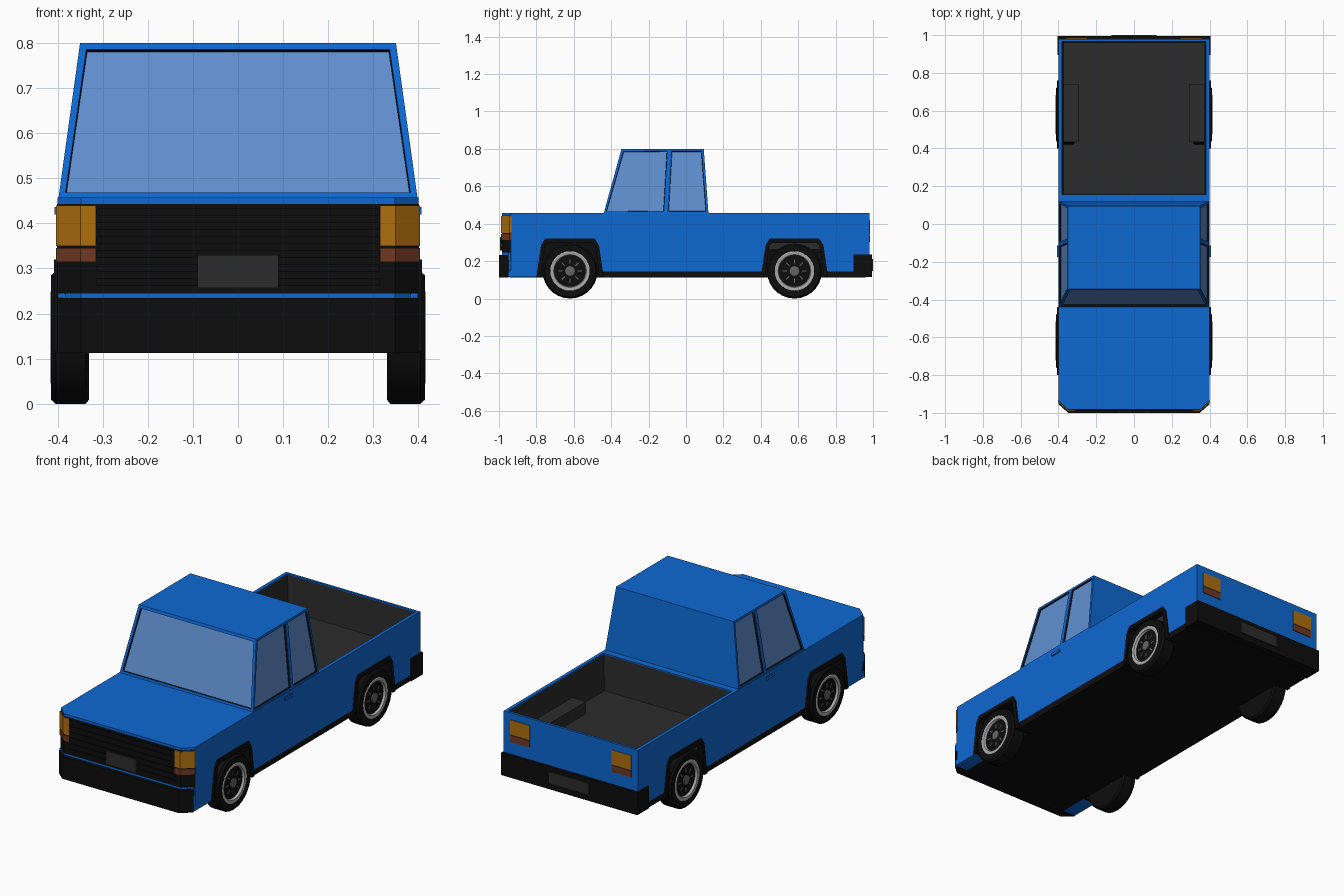
import bpy, bmesh, math
from mathutils import Matrix

if "Cube" in bpy.data.objects:
    bpy.data.objects.remove(bpy.data.objects["Cube"])


def material(name, r, g, b):
    m = bpy.data.materials.new(name)
    m.diffuse_color = (r, g, b, 1)
    m.use_nodes = True
    m.node_tree.nodes["Principled BSDF"].inputs["Base Color"].default_value = m.diffuse_color
    return m


BLUE = material("blue paint", .004, .14, .65)
BLACK = material("black trim", .004, .004, .004)
DARK = material("dark grey", .025, .025, .025)
GLASS = material("glass", .117, .279, .63)
ORANGE = material("orange lens", .43, .16, .005)
BROWN = material("brown lens", .16, .04, .016)
SILVER = material("silver", .42, .42, .42)
GREY = material("hub grey", .13, .13, .13)


def finish(name, bm, *mats):
    bmesh.ops.recalc_face_normals(bm, faces=bm.faces[:])
    me = bpy.data.meshes.new(name)
    bm.to_mesh(me)
    bm.free()
    for m in mats:
        me.materials.append(m)
    ob = bpy.data.objects.new(name, me)
    bpy.context.collection.objects.link(ob)
    return ob


def prism(name, pts, a, b, axis, mat):
    """Extrude an outline from a to b along x (outline y,z) or z (outline x,y)."""
    bm = bmesh.new()
    put = (lambda u, v, w: (w, u, v)) if axis == 'x' else (lambda u, v, w: (u, v, w))
    lo = [bm.verts.new(put(u, v, a)) for u, v in pts]
    hi = [bm.verts.new(put(u, v, b)) for u, v in pts]
    bm.faces.new(lo)
    bm.faces.new(hi)
    for i in range(len(pts)):
        j = (i + 1) % len(pts)
        bm.faces.new((lo[i], lo[j], hi[j], hi[i]))
    return finish(name, bm, mat)


def box(name, x, y, z, mat):
    return prism(name, [(x[0], y[0]), (x[1], y[0]), (x[1], y[1]), (x[0], y[1])], z[0], z[1], 'z', mat)


def mirrored(ob):
    ob.modifiers.new("mirror", 'MIRROR')
    return ob


def cut(ob, cutter):
    m = ob.modifiers.new("cut", 'BOOLEAN')
    m.operation = 'DIFFERENCE'
    m.object = cutter
    m.solver = 'EXACT'
    cutter.hide_render = True
    cutter.hide_set(True)


def nose(front, back, grow=0.0):
    """Plan outline with chamfered front corners."""
    w = .40 + grow
    half = [(w, back), (w, front + .047), (.348, front)]
    return half + [(-x, y) for x, y in reversed(half)]


def arch(c, k):
    """Wheel arch outline, inset by k."""
    half = [(.18 - k, .115), (.155 - k, .285), (.133 - k * .7, .32 - k)]
    return [(c - d, z) for d, z in half] + [(c + d, z) for d, z in reversed(half)]


AXLES = (("front", -.62), ("rear", .58))

# Lower body with bed and wheel wells cut out
body = prism("body", nose(-.983, .98), .145, .457, 'z', BLUE)
cut(body, box("bed_cutter", (-.382, .382), (.155, .967), (.255, .6), BLUE))
for end, c in AXLES:
    for s, side in ((1, "right"), (-1, "left")):
        cut(body, prism(f"{end}_{side}_well_cutter", arch(c, .003), s * .32, s * .5, 'x', BLUE))
box("front_fender_base", (-.4, .4), (-.95, -.79), (.115, .146), BLUE)

# Underside and sills
box("floor_plate", (-.322, .322), (-.945, .96), (.113, .147), BLACK)
mirrored(box("sill", (.32, .398), (-.45, .41), (.113, .146), BLACK))
mirrored(box("rear_sill", (.32, .398), (.75, .95), (.113, .146), BLACK))

# Bed lining: open tray with slightly sloping walls
bm = bmesh.new()
top = [bm.verts.new((x, y, .452)) for x, y in ((-.381, .156), (.381, .156), (.381, .966), (-.381, .966))]
low = [bm.verts.new((x, y, .262)) for x, y in ((-.37, .165), (.37, .165), (.37, .957), (-.37, .957))]
bm.faces.new(low)
for i in range(4):
    j = (i + 1) % 4
    bm.faces.new((top[i], top[j], low[j], low[i]))
bed = finish("bed_lining", bm, DARK)
bed.data.flip_normals()
if bed.data.polygons[0].normal.z < 0:
    bed.data.flip_normals()

# Wheel arch trims, well liners and bed wheel boxes
for end, c in AXLES:
    mirrored(prism(f"{end}_arch_trim", arch(c, 0) + arch(c, .022)[::-1], .32, .408, 'x', BLACK))
    mirrored(prism(f"{end}_well_liner", arch(c, .004), .316, .323, 'x', BLACK))
hump = [(.435, .25), (.435, .327), (.738, .327), (.738, .25)]
hump_in = [(.729, .25), (.729, .321), (.444, .321), (.444, .25)]
mirrored(prism("bed_wheel_box", hump + hump_in, .295, .376, 'x', DARK))
mirrored(prism("bed_wheel_box_side", hump, .292, .300, 'x', DARK))

# Cab: tapered shell, windows inset with a dark gasket
bm = bmesh.new()
rows = ((-.44, -.345), (-.107, -.088), (.12, .095))
ring = {}
for i, (yb, yt) in enumerate(rows):
    for s in (-1, 1):
        ring[i, s, 0] = bm.verts.new((s * .398, yb, .455))
        ring[i, s, 1] = bm.verts.new((s * .35, yt, .80))
quad = lambda *k: bm.faces.new([ring[q] for q in k])
windows = [quad((0, -1, 0), (0, 1, 0), (0, 1, 1), (0, -1, 1))]
quad((2, -1, 0), (2, 1, 0), (2, 1, 1), (2, -1, 1))
for i in (0, 1):
    for h in (0, 1):
        quad((i, -1, h), (i, 1, h), (i + 1, 1, h), (i + 1, -1, h))
    for s in (-1, 1):
        windows.append(quad((i, s, 0), (i + 1, s, 0), (i + 1, s, 1), (i, s, 1)))
bmesh.ops.recalc_face_normals(bm, faces=bm.faces[:])
bmesh.ops.inset_individual(bm, faces=windows[:1], thickness=.021)
bmesh.ops.inset_individual(bm, faces=windows[1:], thickness=.017)
gasket = bmesh.ops.inset_individual(bm, faces=windows, thickness=.003, depth=-.009)["faces"]
for f in gasket:
    f.material_index = 1
for f in windows:
    f.material_index = 2
finish("cab", bm, BLUE, BLACK, GLASS)
mirrored(box("door_handle", (.395, .407), (-.175, -.115), (.420, .436), BLUE))

# Front end: grille, slats, lamps, plate, bumper
prism("grille_panel", nose(-.985, -.937, .001), .245, .443, 'z', BLACK)
for i in range(6):
    z = .262 + i * .031
    box(f"grille_slat_{i + 1}", (-.314, .314), (-.990, -.98), (z, z + .016), BLACK)
lamp = [(.315, -.99), (.349, -.99), (.403, -.943), (.403, -.934), (.315, -.934)]
mirrored(prism("front_lamp", lamp, .350, .440, 'z', ORANGE))
mirrored(prism("front_indicator", lamp, .314, .345, 'z', BROWN))
box("front_plate", (-.09, .09), (-.995, -.98), (.257, .33), DARK)
box("front_valance", (-.398, .398), (-.952, -.93), (.2, .246), BLUE)
prism("front_bumper", nose(-1.0, -.95, .001), .113, .234, 'z', BLACK)

# Rear end: lamps, bumper, plate
mirrored(box("rear_lamp", (.245, .36), (.97, .984), (.342, .42), ORANGE))
mirrored(box("rear_indicator", (.245, .36), (.97, .984), (.302, .338), BROWN))
box("rear_bumper", (-.406, .406), (.955, .994), (.115, .235), BLACK)
mirrored(box("rear_bumper_end", (.39, .406), (.895, .96), (.115, .235), BLACK))
box("rear_plate", (-.12, .12), (.98, 1.0), (.148, .212), DARK)


def lathe(name, profile, mat, place, n=28):
    """Revolve (x, radius) points about the wheel axle."""
    bm = bmesh.new()
    loops = [[bm.verts.new((x, r * math.cos(2 * math.pi * i / n), r * math.sin(2 * math.pi * i / n)))
              for i in range(n)] for x, r in profile]
    for a, b in zip(loops, loops[1:]):
        for i in range(n):
            j = (i + 1) % n
            bm.faces.new((a[i], a[j], b[j], b[i]))
    bm.faces.new(loops[0])
    bm.faces.new(loops[-1])
    bm.transform(place)
    ob = finish(name, bm, mat)
    ob.data.shade_smooth()
    ob.data.set_sharp_from_angle(angle=math.radians(30))
    return ob


# Wheels: tyre, rim ring, dish, hub and spoke slots
for end, c in AXLES:
    place = Matrix.Translation((0, c, .147))
    parts = [
        lathe(f"{end}_tyre", [(.33, .10), (.33, .138), (.338, .147), (.404, .147), (.414, .138),
                              (.414, .106), (.395, .102)], BLACK, place),
        lathe(f"{end}_rim_ring", [(.39, .106), (.413, .106), (.415, .102), (.413, .088), (.399, .083)],
              SILVER, place),
        lathe(f"{end}_wheel_dish", [(.395, .086), (.401, .086), (.405, .03)], BLACK, place),
        lathe(f"{end}_hub", [(.40, .026), (.411, .026), (.413, .02)], GREY, place, 16),
    ]
    bm = bmesh.new()
    for k in range(8):
        m = place @ Matrix.Rotation(k * math.pi / 4, 4, 'X') @ Matrix.Translation((.4035, 0, .052))
        bmesh.ops.create_cube(bm, size=1, matrix=m @ Matrix.Diagonal((.004, .007, .022, 1)))
    parts.append(finish(f"{end}_spoke_slots", bm, GREY))
    for p in parts:
        mirrored(p)
